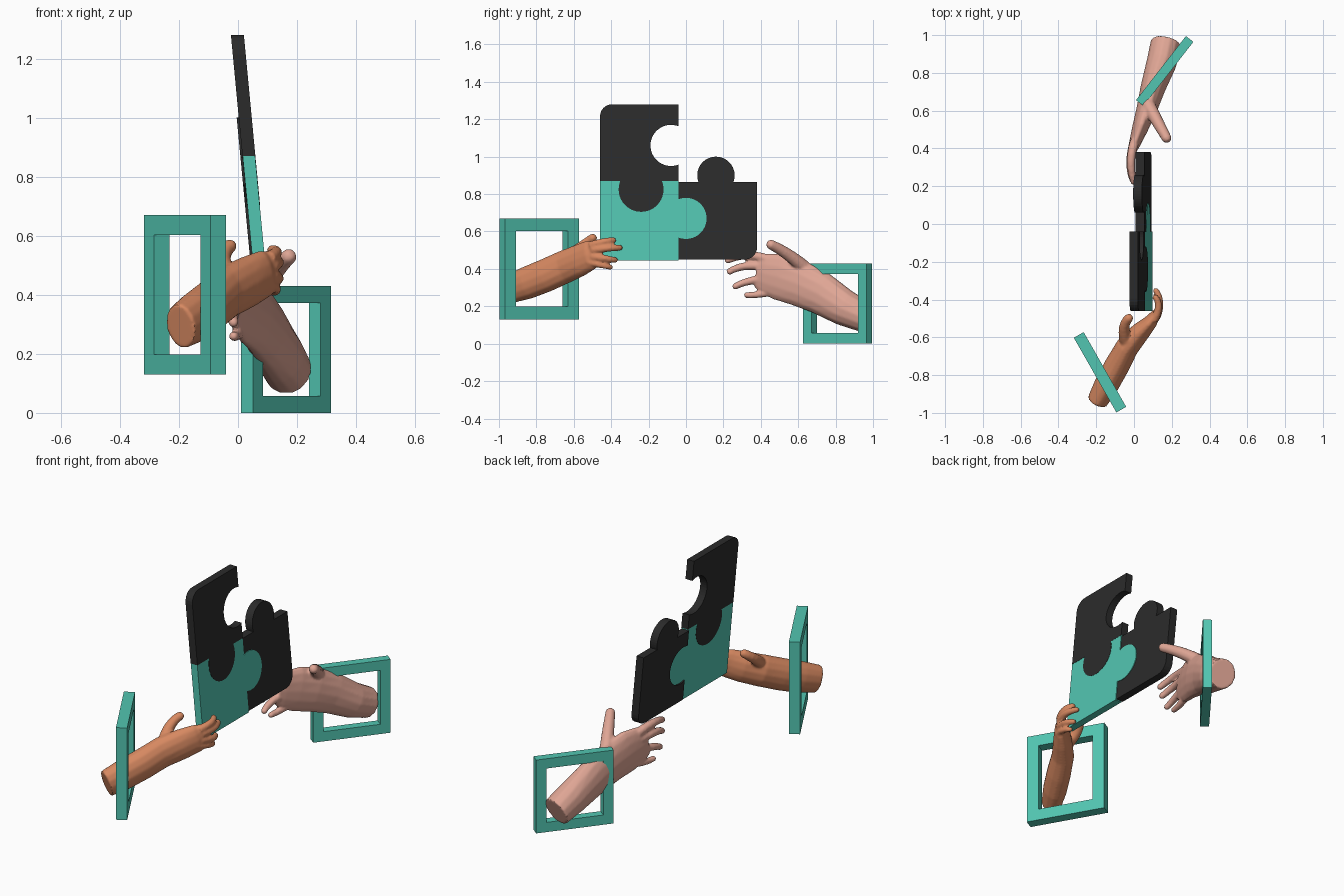
import bpy, bmesh, math
from mathutils import Vector

if "Cube" in bpy.data.objects:
    bpy.data.objects.remove(bpy.data.objects["Cube"])


def material(name, rgb):
    m = bpy.data.materials.new(name)
    m.diffuse_color = (*rgb, 1)
    m.use_nodes = True
    m.node_tree.nodes["Principled BSDF"].inputs["Base Color"].default_value = m.diffuse_color
    return m


BLACK = material("charcoal", (0.024, 0.024, 0.024))
TEAL = material("teal", (0.085, 0.56, 0.44))
TAN = material("tan skin", (0.68, 0.25, 0.12))
PINK = material("pink skin", (0.74, 0.38, 0.30))


def finish(bm, name, mat):
    bmesh.ops.recalc_face_normals(bm, faces=bm.faces)
    me = bpy.data.meshes.new(name)
    bm.to_mesh(me)
    bm.free()
    ob = bpy.data.objects.new(name, me)
    bpy.context.collection.objects.link(ob)
    me.materials.append(mat)
    return ob


# --- puzzle pieces: outlines in (y, z), extruded along x and leaned back
def arc(cy, cz, r, a0, a1, n=28):
    return [(cy + r * math.cos(math.radians(a0 + (a1 - a0) * i / n)),
             cz + r * math.sin(math.radians(a0 + (a1 - a0) * i / n))) for i in range(n + 1)]


def plate(name, outline, mat, half, shift=0.0):
    bm = bmesh.new()
    lean = lambda z: -0.002 + (1.28 - z) * 0.095 + shift
    sides = [[bm.verts.new((lean(z) + s * half, y, z)) for y, z in outline] for s in (-1, 1)]
    for ring in sides:
        bm.faces.new(ring)
    a, b = sides
    for i in range(len(a)):
        j = (i + 1) % len(a)
        bm.faces.new((a[i], a[j], b[j], b[i]))
    return finish(bm, name, mat)


plate("upper_puzzle_piece",
      [(-.46, .87)] + arc(-.24, .825, .12, 158, 382) + [(-.04, .87)]
      + arc(-.08, 1.06, .11, 291.3, 68.7) + [(-.04, 1.28)]
      + arc(-.395, 1.215, .065, 90, 180, 6), BLACK, .022)
plate("corner_puzzle_piece",
      [(-.46, .445), (-.04, .445)] + arc(0, .67, .11, -111.3, 111.3)
      + [(-.04, .87)] + arc(-.24, .825, .12, 22, -202) + [(-.46, .87)], TEAL, .021)
plate("right_puzzle_piece",
      [(-.04, .45)] + arc(.315, .515, .065, -90, 0, 6) + [(.38, .865)]
      + arc(.16, .90, .10, -20.5, 200.5) + [(-.04, .865)]
      + arc(0, .67, .11, 111.3, -111.3), BLACK, .023, -.006)


# --- rectangular cuff frames around the forearms
def frame(name, centre, direction, length, height, thick, bar):
    bm = bmesh.new()
    c, d = Vector(centre), Vector((*direction, 0)).normalized()
    n, up = Vector((-d.y, d.x, 0)), Vector((0, 0, 1))
    corners = ((-1, -1), (1, -1), (1, 1), (-1, 1))
    rings = []
    for inset, s in ((0, -1), (bar, -1), (bar, 1), (0, 1)):
        rings.append([bm.verts.new(c + d * u * (length / 2 - inset)
                                   + up * v * (height / 2 - inset) + n * s * thick / 2)
                      for u, v in corners])
    for k in range(4):
        a, b = rings[k], rings[(k + 1) % 4]
        for i in range(4):
            j = (i + 1) % 4
            bm.faces.new((a[i], a[j], b[j], b[i]))
    return finish(bm, name, TEAL)


frame("left_frame", (-.18, -.785, .40), (.225, -.395), .455, .54, .06, .068)
frame("right_frame", (.1625, .81, .215), (.265, .34), .43, .43, .05, .057)


# --- hands: elliptical lofts for arm and fingers, fused into one skin
def loft(bm, rings, n=14):
    pts = [Vector(r[:3]) for r in rings]
    loops = []
    for i, r in enumerate(rings):
        t = (pts[min(i + 1, len(pts) - 1)] - pts[max(i - 1, 0)]).normalized()
        side = t.cross(Vector((0, 0, 1))).normalized()
        up = side.cross(t)
        loops.append([bm.verts.new(pts[i] + up * r[3] * math.sin(2 * math.pi * k / n)
                                   + side * r[4] * math.cos(2 * math.pi * k / n))
                      for k in range(n)])
    for a, b in zip(loops, loops[1:]):
        for k in range(n):
            j = (k + 1) % n
            bm.faces.new((a[k], a[j], b[j], b[k]))
    bm.faces.new(loops[0])
    bm.faces.new(loops[-1])


def finger(bm, base, mid, tip, r):
    base, mid, tip = Vector(base), Vector(mid), Vector(tip)
    rings = []
    for i in range(7):                      # smooth bend through the middle joint
        t = i / 6
        p = base * (1 - t) * (1 - 2 * t) + mid * 4 * t * (1 - t) + tip * t * (2 * t - 1)
        q = r * (1 - .3 * t)
        rings.append((*p, q, q))
    end = (tip - mid).normalized() * r * .45
    rings.append((*(tip + end), r * .4, r * .4))
    loft(bm, rings, 10)


def hand(name, arm, fingers, mat):
    bm = bmesh.new()
    loft(bm, arm)
    for base, mid, tip, r in fingers:
        finger(bm, base, mid, tip, r)
    ob = finish(bm, name, mat)
    re = ob.modifiers.new("fuse", 'REMESH')
    re.mode, re.voxel_size = 'VOXEL', .007
    sm = ob.modifiers.new("soften", 'SMOOTH')
    sm.factor, sm.iterations = .5, 4
    bpy.ops.object.select_all(action='DESELECT')
    ob.select_set(True)
    bpy.context.view_layer.objects.active = ob
    for m in ("fuse", "soften"):
        bpy.ops.object.modifier_apply(modifier=m)
    if not ob.data.materials:
        ob.data.materials.append(mat)
    bpy.ops.object.shade_smooth_by_angle(angle=math.radians(40))


# rings: x, y, z, half height, half width
hand("left_hand", [
    (-.195, -.94, .293, .078, .055), (-.145, -.85, .325, .088, .066),
    (-.09, -.75, .365, .09, .067), (-.035, -.65, .41, .09, .062),
    (.035, -.57, .445, .088, .052), (.09, -.515, .472, .082, .037),
    (.118, -.47, .485, .066, .022)], [
    ((.105, -.51, .525), (.13, -.44, .545), (.112, -.385, .553), .023),
    ((.115, -.50, .50), (.137, -.42, .510), (.115, -.35, .513), .023),
    ((.115, -.50, .465), (.137, -.43, .455), (.115, -.375, .447), .022),
    ((.105, -.52, .435), (.130, -.45, .420), (.118, -.40, .408), .020),
    ((-.04, -.63, .465), (-.052, -.55, .525), (-.025, -.495, .568), .034)], TAN)

hand("right_hand", [
    (.17, .96, .142, .085, .082), (.145, .85, .19, .098, .080),
    (.10, .72, .27, .115, .066), (.065, .60, .325, .125, .054),
    (.03, .50, .358, .127, .042), (.002, .42, .377, .110, .030),
    (-.012, .38, .385, .085, .021)], [
    ((.005, .44, .45), (-.016, .33, .472), (.0, .22, .445), .026),
    ((.0, .43, .41), (-.02, .32, .415), (-.005, .23, .385), .026),
    ((.005, .44, .35), (-.016, .34, .335), (-.015, .26, .305), .025),
    ((.015, .48, .285), (-.003, .40, .265), (-.015, .32, .260), .023),
    ((.075, .63, .41), (.125, .54, .480), (.175, .45, .532), .038)], PINK)
